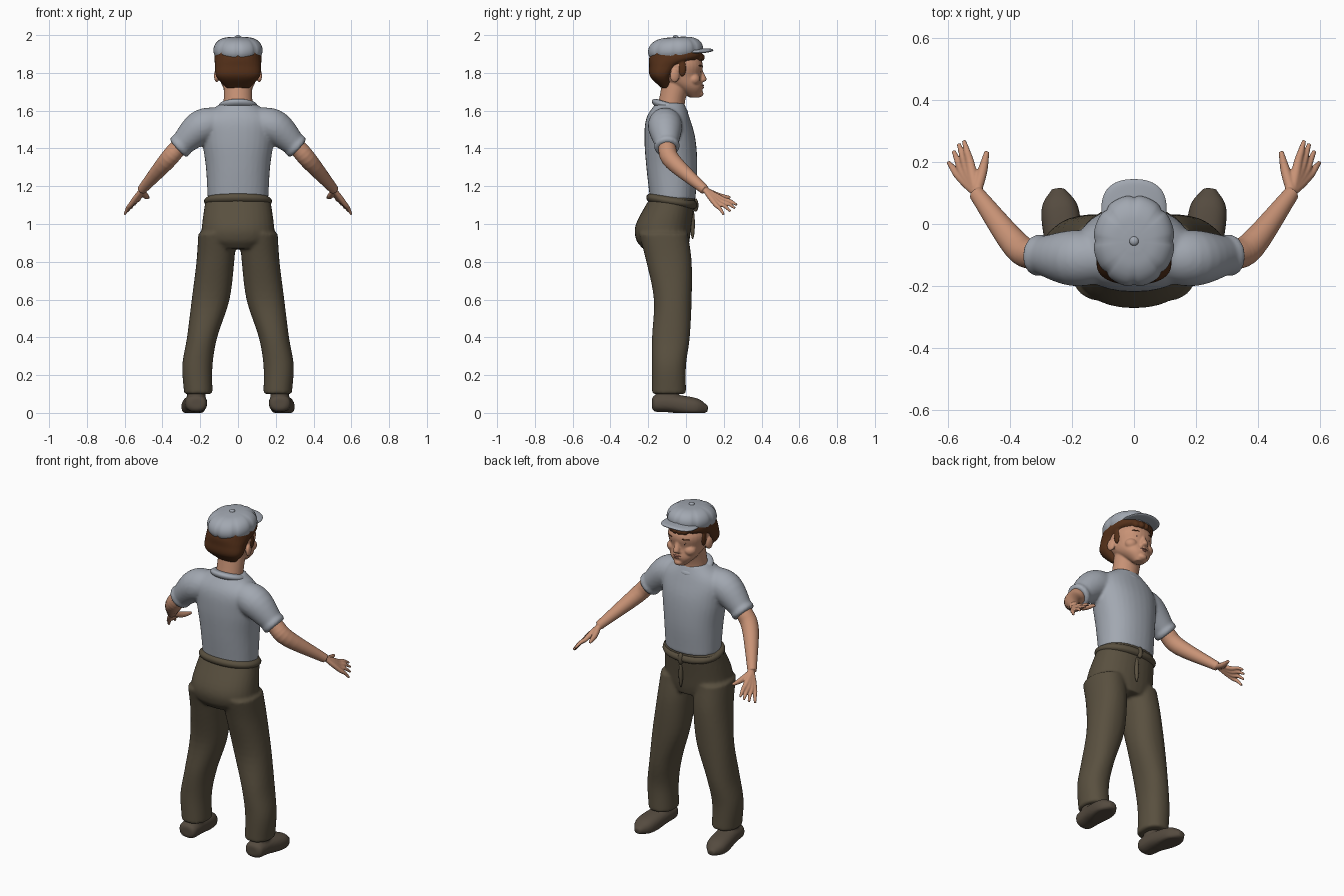
import bpy, bmesh, math
from mathutils import Vector, Matrix

if "Cube" in bpy.data.objects:
    bpy.data.objects.remove(bpy.data.objects["Cube"])

SIDES = (1, -1)
UP = Vector((0, 0, 1))


def material(name, *colour):
    mat = bpy.data.materials.new(name)
    mat.use_nodes = True
    mat.diffuse_color = (*colour, 1)
    shader = mat.node_tree.nodes["Principled BSDF"]
    shader.inputs["Base Color"].default_value = (*colour, 1)
    return mat


cloth = material("grey blue cloth", .36, .39, .44)
tweed = material("olive brown cloth", .1, .08, .05)
leather = material("dark brown leather", .09, .07, .05)
skin = material("skin", .58, .29, .18)
brown = material("brown hair", .09, .03, .01)
lip_red = material("lips", .36, .14, .1)
white = material("eye white", .5, .5, .4)
dark = material("iris", .02, .01, .01)


def resample(rows, steps=5):
    """Smooth Catmull-Rom interpolation through rows of numbers."""
    rows = [Vector(row) for row in rows]
    ends = [rows[0] * 2 - rows[1]] + rows + [rows[-1] * 2 - rows[-2]]
    smooth = []
    for before, here, after, beyond in zip(ends, ends[1:], ends[2:], ends[3:]):
        for step in range(steps):
            t = step / steps
            linear = after - before
            square = before * 2 - here * 5 + after * 4 - beyond
            cubic = here * 3 - before - after * 3 + beyond
            smooth.append(here + (linear * t + square * t ** 2 + cubic * t ** 3) / 2)
    return smooth + [rows[-1]]


def loft(mesh, rows, side=1, along=False, count=32, power=2.0, tilt=0.0, ripple=0.0):
    """Skin elliptical rings (x, y, z, width, depth); along turns them to the path."""
    rows = resample(rows)
    rings = []
    for index, row in enumerate(rows):
        centre = Vector(row[:3])
        across, deep = Vector((1, 0, 0)), Vector((0, 1, 0))
        if along:
            last, following = rows[max(index - 1, 0)], rows[min(index + 1, len(rows) - 1)]
            heading = (Vector(following[:3]) - Vector(last[:3])).normalized()
            across = heading.cross(UP).normalized()
            deep = across.cross(heading)
        ring = []
        for corner in range(count):
            angle = math.tau * corner / count
            cosine, sine = math.cos(angle), math.sin(angle)
            crease = 1 - ripple * (1 - abs(math.sin(4 * angle))) ** 3
            wide = math.copysign(abs(cosine) ** (2 / power), cosine) * row[3] * crease
            long = math.copysign(abs(sine) ** (2 / power), sine) * row[4] * crease
            spot = centre + across * wide + deep * long
            height = max(spot.z + tilt * (spot.y - centre.y), 0)
            ring.append(mesh.verts.new((spot.x * side, spot.y, height)))
        rings.append(ring)
    for low, high in zip(rings, rings[1:]):
        for a in range(count):
            b = (a + 1) % count
            mesh.faces.new((low[a], low[b], high[b], high[a]))
    mesh.faces.new(rings[0])
    mesh.faces.new(rings[-1])


def limb(mesh, points, radii, side=1, flat=1.0, **options):
    """Tube along a path, its thickness being flat times its width."""
    rows = [(*point, radius, radius * flat) for point, radius in zip(points, radii)]
    loft(mesh, rows, side, along=True, **options)


def trunk(mesh, sections, power=2.2):
    """Central volume from (height, back, front, half width) sections."""
    loft(mesh, [(0, (back + front) / 2, z, half, (front - back) / 2)
                for z, back, front, half in sections], power=power)


def cushion(mesh, centre, width, depth, thick, start=-80, roundness=.3, **options):
    """Disc with a rounded rim, from the start angle up to its top."""
    x, y, z = centre
    rows = []
    for step in range(8):
        angle = math.radians(start + (85 - start) * step / 7)
        scale = math.cos(angle) ** roundness
        rows.append((x, y, z + thick * math.sin(angle), width * scale, depth * scale))
    loft(mesh, rows, **options)


def ball(mesh, centre, radii, turn=0.0, side=1):
    """Ellipsoid, turned about z and mirrored by side."""
    place = (Matrix.Diagonal((side, 1, 1, 1)) @ Matrix.Translation(centre)
             @ Matrix.Rotation(turn, 4, "Z") @ Matrix.Diagonal((*radii, 1)))
    bmesh.ops.create_uvsphere(mesh, u_segments=20, v_segments=12, radius=1, matrix=place)


def finish(name, mesh, mat, voxel=0.0, iterations=4):
    """Make the object; a voxel size fuses its volumes into one soft skin."""
    bmesh.ops.recalc_face_normals(mesh, faces=mesh.faces)
    data = bpy.data.meshes.new(name)
    mesh.to_mesh(data)
    mesh.free()
    data.materials.append(mat)
    part = bpy.data.objects.new(name, data)
    bpy.context.collection.objects.link(part)
    if voxel:
        fuse = part.modifiers.new("fuse", "REMESH")
        fuse.mode, fuse.voxel_size, fuse.use_smooth_shade = "VOXEL", voxel, True
        soften = part.modifiers.new("soften", "SMOOTH")
        soften.factor, soften.iterations = .5, iterations
    else:
        bpy.ops.object.select_all(action="DESELECT")
        part.select_set(True)
        bpy.context.view_layer.objects.active = part
        bpy.ops.object.shade_smooth_by_angle(angle=math.radians(50))


# Arm joints shared by the sleeves and the bare arms
shoulder, upper_arm = Vector((.1, -.11, 1.54)), Vector((.2, -.11, 1.51))
cuff, elbow = Vector((.32, -.1, 1.4)), Vector((.38, -.07, 1.33))
wrist = Vector((.51, .1, 1.18))

# Shirt with short sleeves and rolled cuffs
mesh = bmesh.new()
trunk(mesh, [(1.13, -.19, .05, .16), (1.3, -.21, .06, .17), (1.45, -.22, .05, .19),
             (1.56, -.21, .02, .19), (1.64, -.16, -.01, .09)])
for side in SIDES:
    limb(mesh, [shoulder, upper_arm, cuff], [.08, .09, .055], side)
    hem = [cuff.lerp(upper_arm, back) for back in (.2, .15, .05, 0)]
    limb(mesh, hem, [.06, .068, .066, .06], side)
finish("shirt", mesh, cloth, .009)

mesh = bmesh.new()
cushion(mesh, (0, -.085, 1.62), .105, .095, .022, tilt=-.3)
finish("shirt_collar", mesh, cloth)

# Trousers, waistband and fly
mesh = bmesh.new()
trunk(mesh, [(1.14, -.19, .05, .17), (1, -.265, .03, .19),
             (.92, -.265, .02, .19), (.87, -.23, .01, .14)])
for side in SIDES:
    loft(mesh, [(.11, -.12, .95, .1, .13), (.12, -.09, .8, .1, .12), (.145, -.07, .6, .1, .1),
                (.19, -.08, .4, .08, .1), (.215, -.09, .25, .08, .09),
                (.21, -.09, .1, .075, .09)], side, power=2.2)
finish("trousers", mesh, tweed, .009)

mesh = bmesh.new()
cushion(mesh, (0, -.075, 1.12), .18, .135, .03, tilt=-.15, power=2.2)
finish("waistband", mesh, tweed)
mesh = bmesh.new()
ball(mesh, (0, .05, 1.1), (.016, .016, .035))
ball(mesh, (.01, .035, 1), (.012, .012, .08))
finish("trouser_fly", mesh, tweed)

# Shoes
mesh = bmesh.new()
for side in SIDES:
    limb(mesh, [(.22, -.18, .05), (.22, -.16, .05), (.225, -.08, .05), (.24, .05, .03),
                (.245, .115, .02)], [.035, .055, .06, .06, .02], side, .8, power=2.4)
    ball(mesh, (.22, -.1, .1), (.05, .06, .06), side=side)
finish("shoes", mesh, leather, .007)

# Bare arms, with each finger starting at the wrist so that they fuse into a palm
mesh = bmesh.new()
for side in SIDES:
    limb(mesh, [upper_arm.lerp(cuff, .6), cuff, elbow, wrist], [.045, .047, .046, .025], side)
    for finger in range(4):
        share = finger / 3
        tip = Vector((.55, .27, 1.1)).lerp(Vector((.6, .2, 1.05)), share)
        tip.y += .015 * math.sin(math.pi * share)
        knuckle = Vector((.53, .2, 1.13)).lerp(Vector((.57, .16, 1.1)), share)
        root = wrist.lerp(knuckle, .05)
        limb(mesh, [root, root.lerp(knuckle, .5), knuckle, knuckle.lerp(tip, .5) + UP * .006,
                    tip], [.014, .016, .014, .011, .007], side, .9, count=12)
    limb(mesh, [wrist, (.49, .17, 1.15), (.475, .235, 1.14)], [.016, .016, .008], side)
finish("arms", mesh, skin, .004, 3)

# Head, neck, ears and facial relief
mesh = bmesh.new()
trunk(mesh, [(1.67, .02, .07, .03), (1.72, -.06, .088, .077), (1.78, -.15, .08, .1),
             (1.85, -.17, .088, .11), (1.94, -.12, .04, .07)])
loft(mesh, [(0, -.085, 1.57, .08, .08), (0, -.075, 1.65, .076, .07),
            (0, -.05, 1.75, .076, .076)])
loft(mesh, [(0, .08, 1.75, .012, .01), (0, .09, 1.765, .02, .02),
            (0, .075, 1.81, .012, .015), (0, .07, 1.84, .012, .014)], count=16)
ball(mesh, (0, .077, 1.727), (.034, .016, .018))
ball(mesh, (0, .073, 1.69), (.026, .02, .018))
for side in SIDES:
    ball(mesh, (.014, .08, 1.757), (.011, .012, .01), side=side)
    ball(mesh, (.04, .066, 1.835), (.036, .016, .013), -.3, side)
    ball(mesh, (.058, .045, 1.765), (.035, .03, .03), -.5, side)
    ball(mesh, (.113, -.06, 1.785), (.013, .026, .036), .25, side)
finish("head", mesh, skin, .005)

# Eyes, eyebrows and lips
for name, mat, spot, radii in (
        ("eyes", white, (.042, .062, 1.808), (.019, .013, .009)),
        ("irises", dark, (.041, .07, 1.808), (.008, .008, .008)),
        ("upper_eyelids", brown, (.042, .065, 1.817), (.021, .013, .003)),
        ("eyebrows", brown, (.044, .072, 1.838), (.027, .011, .005))):
    mesh = bmesh.new()
    for side in SIDES:
        ball(mesh, spot, radii, -.3, side)
    finish(name, mesh, mat)
mesh = bmesh.new()
for height, half in ((1.733, .026), (1.723, .02)):
    ball(mesh, (0, .083, height), (half, .013, .006))
finish("lips", mesh, lip_red)

# Hair, swept behind the ears with sideburns and a fringe
mesh = bmesh.new()
trunk(mesh, [(1.72, -.13, -.08, .06), (1.78, -.19, -.07, .115), (1.84, -.195, -.02, .122),
             (1.88, -.195, .08, .125), (1.92, -.18, .08, .12)], power=2.4)
for side in SIDES:
    ball(mesh, (.104, -.02, 1.825), (.012, .022, .045), side=side)
    for lock in range(4):
        spot = (.015 + .026 * lock, .08 - .011 * lock ** 2, 1.882)
        ball(mesh, spot, (.02, .02, .02), side=side)
finish("hair", mesh, brown, .006, 2)

# Flat cap with panel seams, button and peak
mesh = bmesh.new()
cushion(mesh, (0, -.055, 1.92), .132, .148, .07, start=-25, roundness=.6,
        count=64, tilt=.06, ripple=.05)
finish("cap_crown", mesh, cloth)
mesh = bmesh.new()
ball(mesh, (0, -.055, 1.99), (.015, .015, .01))
finish("cap_button", mesh, cloth)
mesh = bmesh.new()
cushion(mesh, (0, .05, 1.92), .105, .095, .01, count=48, power=2.4)
for vert in mesh.verts:
    vert.co.z -= vert.co.x ** 2
finish("cap_peak", mesh, cloth)
